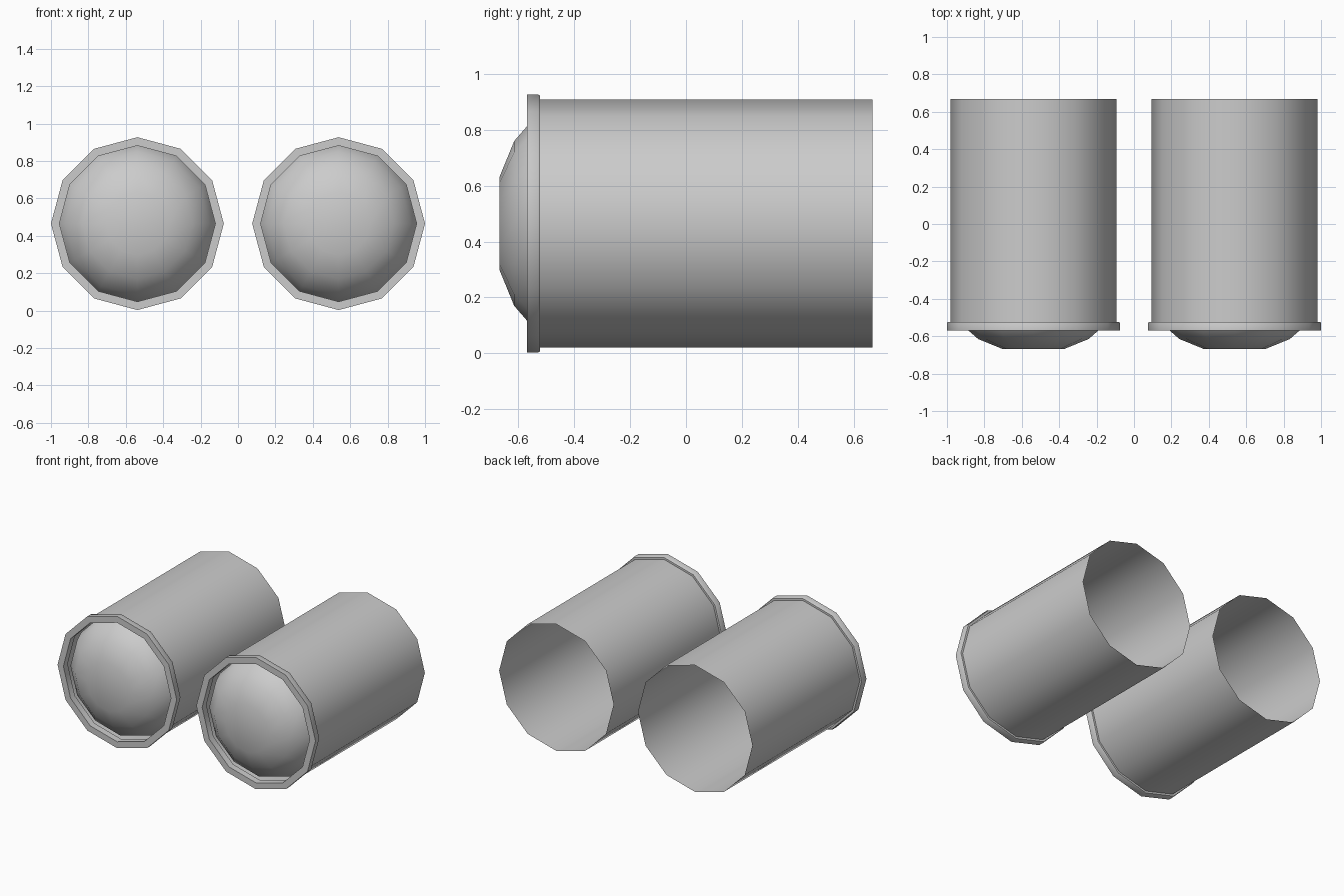
import bpy, bmesh, math

if "Cube" in bpy.data.objects:
    bpy.data.objects.remove(bpy.data.objects["Cube"])

SIDES, CX, CZ = 12, 0.538, 0.465


def lathe(name, profile, x, closed=False, cap=False, angle=40):
    """Spin a (radius, y) profile round an axis parallel to y."""
    bm = bmesh.new()
    rings = []
    for r, y in profile:
        rings.append([bm.verts.new((r * math.cos(2 * math.pi * i / SIDES), y,
                                    r * math.sin(2 * math.pi * i / SIDES)))
                      for i in range(SIDES)])
    pairs = list(zip(rings, rings[1:]))
    if closed:
        pairs.append((rings[-1], rings[0]))
    for a, b in pairs:
        for i in range(SIDES):
            j = (i + 1) % SIDES
            bm.faces.new((a[i], a[j], b[j], b[i]))
    if cap:
        bm.faces.new(rings[0])
    bmesh.ops.recalc_face_normals(bm, faces=bm.faces)
    # open shells must face outward / forward
    if not closed:
        f = bm.faces[0]
        c = f.calc_center_median()
        if f.normal.dot((c.x, -0.5 if cap else 0, c.z)) < 0:
            bmesh.ops.reverse_faces(bm, faces=bm.faces)
    mesh = bpy.data.meshes.new(name)
    bm.to_mesh(mesh)
    bm.free()
    ob = bpy.data.objects.new(name, mesh)
    ob.location = (x, 0, CZ)
    bpy.context.collection.objects.link(ob)
    bpy.ops.object.select_all(action='DESELECT')
    bpy.context.view_layer.objects.active = ob
    ob.select_set(True)
    bpy.ops.object.shade_smooth_by_angle(angle=math.radians(angle))
    return ob


for side, x in (("left", -CX), ("right", CX)):
    # open-backed housing tube
    lathe(f"{side}_tube", [(0.444, -0.53), (0.444, 0.667)], x)
    # front rim with a slightly eased rear edge
    lathe(f"{side}_rim", [(0.417, -0.57), (0.462, -0.57), (0.462, -0.53),
                          (0.458, -0.523), (0.443, -0.523), (0.417, -0.523)],
          x, closed=True, angle=31)
    # domed lens with a flat centre
    lathe(f"{side}_lens", [(0.168, -0.667), (0.295, -0.615), (0.385, -0.537),
                           (0.417, -0.455)], x, cap=True)
